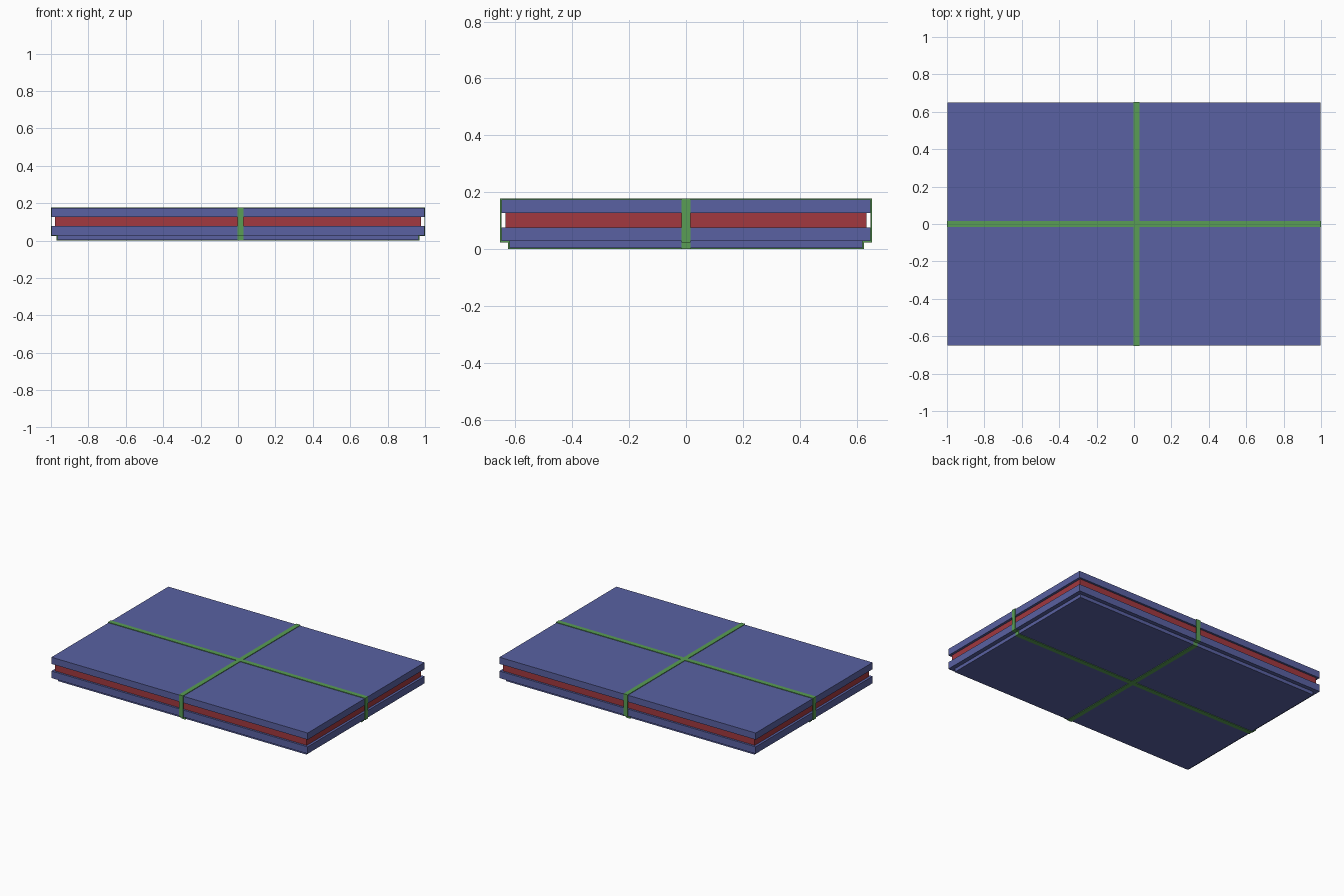
import bpy, bmesh

if "Cube" in bpy.data.objects:
    bpy.data.objects.remove(bpy.data.objects["Cube"])


def material(name, rgb):
    m = bpy.data.materials.new(name)
    m.diffuse_color = (*rgb, 1)
    m.use_nodes = True
    m.node_tree.nodes["Principled BSDF"].inputs["Base Color"].default_value = m.diffuse_color
    return m


BLUE = material("blue", (0.10, 0.12, 0.36))
RED = material("red", (0.36, 0.04, 0.05))
GREEN = material("green", (0.10, 0.34, 0.09))


def finish(name, bm, mat):
    bmesh.ops.recalc_face_normals(bm, faces=bm.faces)
    me = bpy.data.meshes.new(name)
    bm.to_mesh(me)
    bm.free()
    me.materials.append(mat)
    ob = bpy.data.objects.new(name, me)
    bpy.context.collection.objects.link(ob)
    return ob


def slab(name, hx, hy, z0, z1, mat):
    bm = bmesh.new()
    bmesh.ops.create_cube(bm, size=1)
    bmesh.ops.scale(bm, vec=(2 * hx, 2 * hy, z1 - z0), verts=bm.verts)
    bmesh.ops.translate(bm, vec=(0, 0, (z0 + z1) / 2), verts=bm.verts)
    return finish(name, bm, mat)


T = 0.004        # strap thickness
TOP = 0.174      # top of the upper slab
STEP = 0.028     # underside of the lower slab


def strap(name, half, foot, along_x, offset, width=0.032):
    """Closed band hugging the stack; half/foot are the slab and base half lengths."""
    def loop(t):
        right = [(foot + t, T - t), (foot + t, STEP - t),
                 (half + t, STEP - t), (half + t, TOP + t)]
        return right + [(-u, z) for u, z in reversed(right)]

    def place(u, v, z):
        return (u, v, z) if along_x else (v, u, z)

    bm = bmesh.new()
    rings = [[bm.verts.new(place(u, offset + s * width / 2, z)) for u, z in loop(t)]
             for t, s in ((T, -1), (T, 1), (0, 1), (0, -1))]
    n = len(rings[0])
    for k in range(4):
        a, b = rings[k], rings[(k + 1) % 4]
        for i in range(n):
            j = (i + 1) % n
            bm.faces.new((a[i], a[j], b[j], b[i]))
    return finish(name, bm, GREEN)


# Stack of slabs, bottom to top
slab("base_plate", 0.966, 0.621, T, STEP, BLUE)
slab("lower_slab", 0.996, 0.649, STEP, 0.077, BLUE)
slab("middle_layer", 0.979, 0.635, 0.077, 0.127, RED)
slab("upper_slab", 0.996, 0.649, 0.127, TOP, BLUE)

# Crossed straps around the whole stack
strap("long_strap", 0.996, 0.966, True, 0.0)
strap("short_strap", 0.649, 0.621, False, 0.013)
